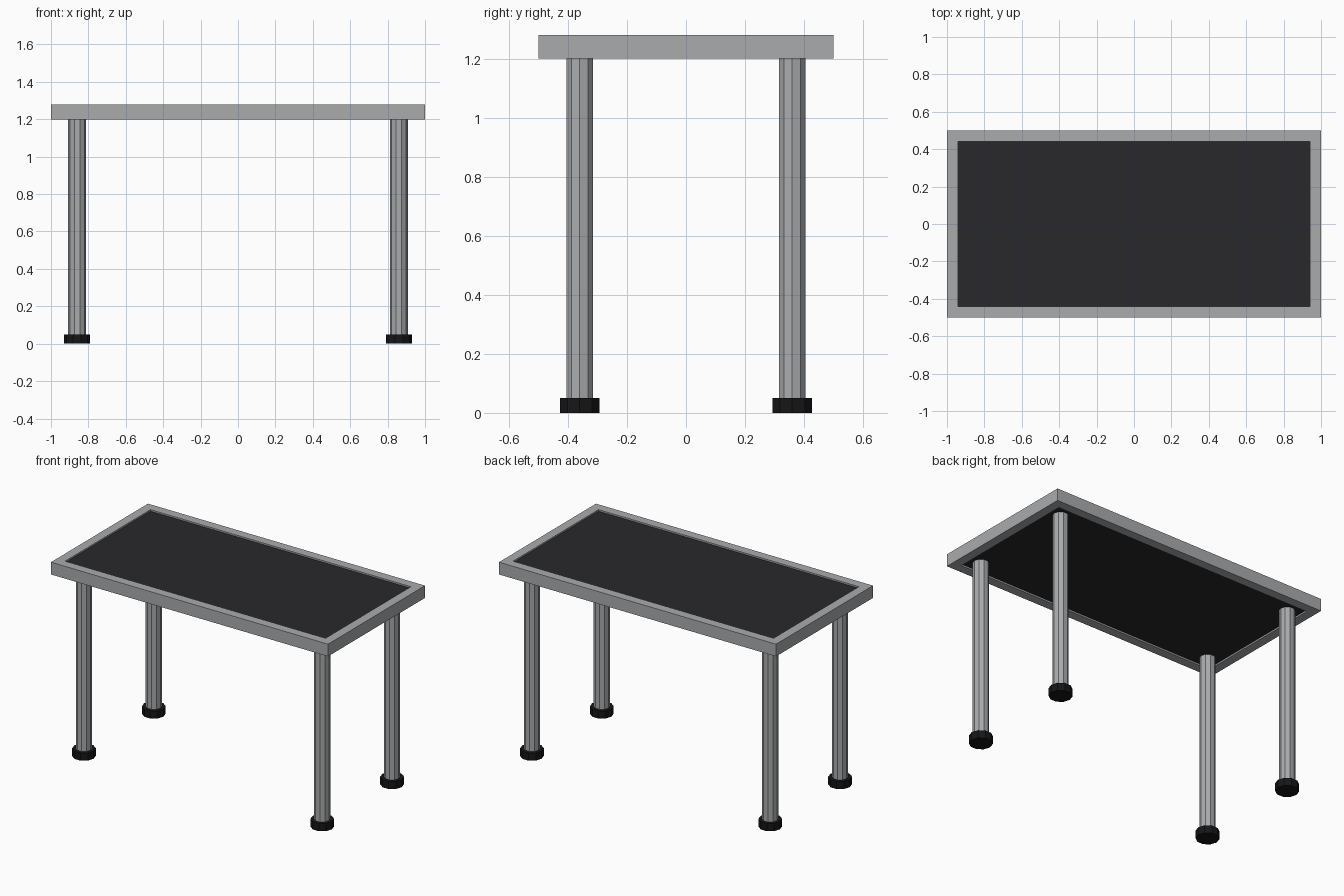
import bpy, bmesh, math
from mathutils import Matrix

if "Cube" in bpy.data.objects:
    bpy.data.objects.remove(bpy.data.objects["Cube"])


def material(name, rgb):
    m = bpy.data.materials.new(name)
    m.diffuse_color = (*rgb, 1)
    m.use_nodes = True
    m.node_tree.nodes["Principled BSDF"].inputs["Base Color"].default_value = m.diffuse_color
    return m


def finish(bm, name, mat=None):
    bmesh.ops.recalc_face_normals(bm, faces=bm.faces)
    mesh = bpy.data.meshes.new(name)
    bm.to_mesh(mesh)
    bm.free()
    if mat:
        mesh.materials.append(mat)
    obj = bpy.data.objects.new(name, mesh)
    bpy.context.collection.objects.link(obj)
    return obj


def post(name, x, y, z0, z1, radius, mat=None):
    # ten-sided upright cylinder with corners on the x axis
    bm = bmesh.new()
    place = Matrix.Translation((x, y, (z0 + z1) / 2)) @ Matrix.Rotation(math.pi / 2, 4, 'Z')
    bmesh.ops.create_cone(bm, cap_ends=True, segments=10, radius1=radius,
                          radius2=radius, depth=z1 - z0, matrix=place)
    return finish(bm, name, mat)


metal = material("metal", (0.40, 0.41, 0.42))
dark = material("dark_top", (0.022, 0.022, 0.024))
rubber = material("rubber", (0.008, 0.008, 0.008))

# Rectangular rim: four mitred sides around an open centre
bm = bmesh.new()
corners = [(-1, -1), (1, -1), (1, 1), (-1, 1)]
section = [(0, 1.20), (0, 1.28), (0.06, 1.28), (0.06, 1.20)]
rings = [[bm.verts.new((sx * (1 - d), sy * (0.5 - d), z)) for d, z in section]
         for sx, sy in corners]
for i in range(4):
    a, b = rings[i], rings[(i + 1) % 4]
    for j in range(4):
        k = (j + 1) % 4
        bm.faces.new((a[j], b[j], b[k], a[k]))
finish(bm, "table_rim", metal)

# Dark panel, slightly recessed inside the rim
bm = bmesh.new()
bmesh.ops.create_cube(bm, size=1, matrix=Matrix.Translation((0, 0, 1.24))
                      @ Matrix.Diagonal((1.88, 0.88, 0.06, 1)))
finish(bm, "table_panel", dark)

# Legs with rubber feet
for side, x in (("left", -0.86), ("right", 0.86)):
    for end, y in (("front", -0.36), ("back", 0.36)):
        post(f"{end}_{side}_leg", x, y, 0.05, 1.21, 0.048, metal)
        post(f"{end}_{side}_foot", x, y, 0, 0.05, 0.07, rubber)
